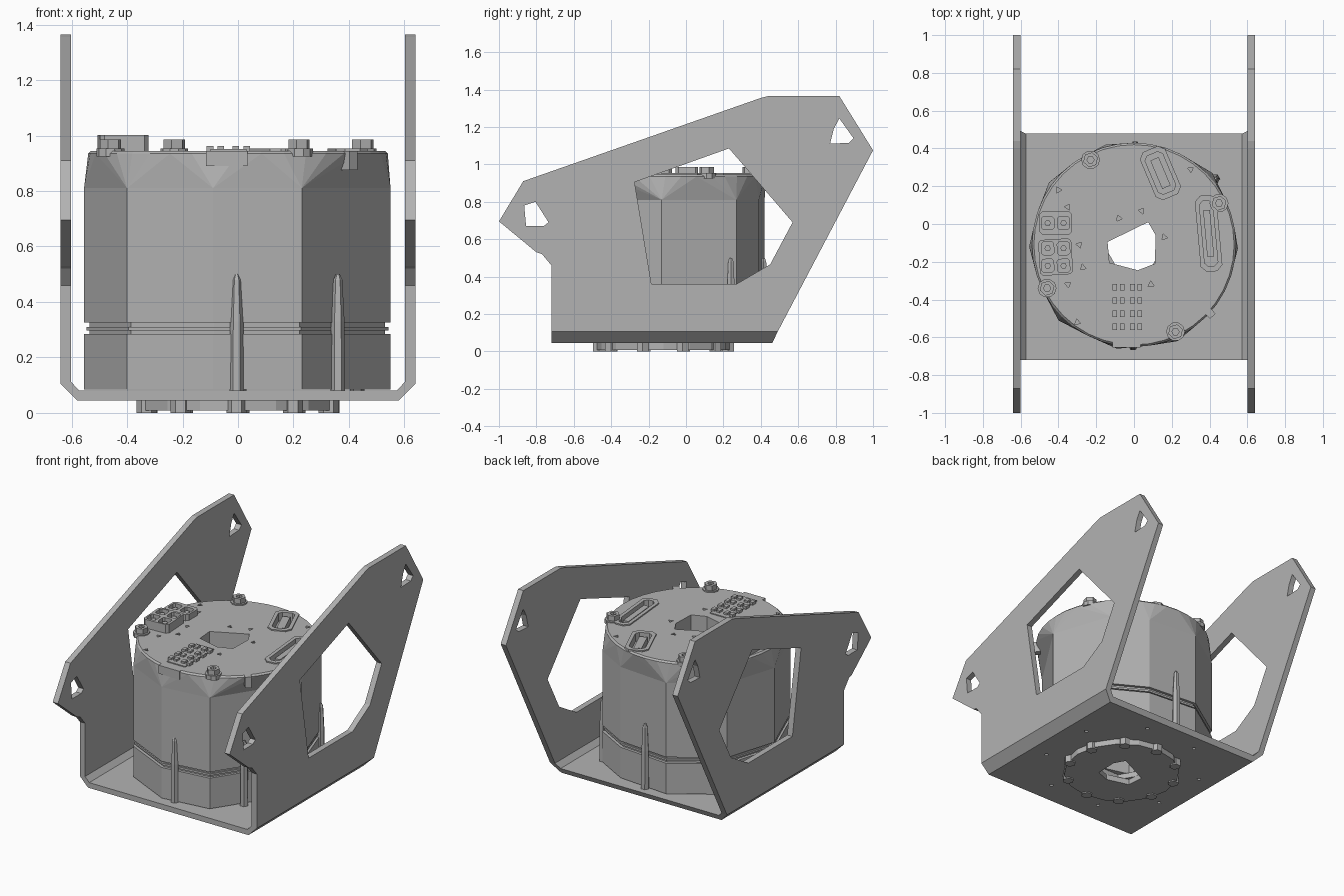
import bpy, bmesh, math
from mathutils import Matrix, Vector

if "Cube" in bpy.data.objects:
    bpy.data.objects.remove(bpy.data.objects["Cube"], do_unlink=True)

grey = bpy.data.materials.new("plain grey")
grey.use_nodes = True
grey.diffuse_color = (0.45, 0.45, 0.45, 1)
grey.node_tree.nodes["Principled BSDF"].inputs["Base Color"].default_value = (0.45, 0.45, 0.45, 1)
CX, CY, TOP = 0.0, -0.11, 0.945


def finish(name, bm):
    bmesh.ops.recalc_face_normals(bm, faces=bm.faces)
    me = bpy.data.meshes.new(name)
    bm.to_mesh(me)
    bm.free()
    me.materials.append(grey)
    ob = bpy.data.objects.new(name, me)
    bpy.context.collection.objects.link(ob)
    return ob


def add_prism(bm, pts, lo, hi, axis="z"):
    """Extrude a closed 2D outline along an axis."""
    place = {"x": lambda a, b, h: (h, a, b),
             "y": lambda a, b, h: (a, h, b),
             "z": lambda a, b, h: (a, b, h)}[axis]
    low = [bm.verts.new(place(a, b, lo)) for a, b in pts]
    high = [bm.verts.new(place(a, b, hi)) for a, b in pts]
    bm.faces.new(low)
    bm.faces.new(high)
    for i in range(len(pts)):
        j = (i + 1) % len(pts)
        bm.faces.new((low[i], low[j], high[j], high[i]))


def prisms(name, outlines, lo, hi, axis="z"):
    bm = bmesh.new()
    for pts in outlines:
        add_prism(bm, pts, lo, hi, axis)
    return finish(name, bm)


def ngon(x, y, r, n, turn=0.0):
    return [(x + r * math.cos(turn + math.tau * i / n),
             y + r * math.sin(turn + math.tau * i / n)) for i in range(n)]


def rect(x, y, w, d, turn=0.0, cut=0.0):
    """Rectangle outline with optional clipped corners."""
    a, b = w / 2, d / 2
    if cut:
        pts = [(-a + cut, -b), (a - cut, -b), (a, -b + cut), (a, b - cut),
               (a - cut, b), (-a + cut, b), (-a, b - cut), (-a, -b + cut)]
    else:
        pts = [(-a, -b), (a, -b), (a, b), (-a, b)]
    rot = Matrix.Rotation(turn, 2)
    return [tuple(rot @ Vector(p) + Vector((x, y))) for p in pts]


def scaled(pts, s):
    return [(CX + (x - CX) * s, CY + (y - CY) * s) for x, y in pts]


def boolean(ob, cutter, op="DIFFERENCE"):
    cutter.hide_render = True
    mod = ob.modifiers.new("cut", "BOOLEAN")
    mod.object, mod.operation, mod.solver = cutter, op, "EXACT"
    me = bpy.data.meshes.new_from_object(
        ob.evaluated_get(bpy.context.evaluated_depsgraph_get()))
    ob.modifiers.clear()
    ob.data = me


def discard(*obs):
    for ob in obs:
        bpy.data.objects.remove(ob, do_unlink=True)


# Bent bracket: channel section trimmed by the side outline
half = [(0.58, 0.045), (0.64, 0.105), (0.64, 1.4), (0.602, 1.4), (0.602, 0.112), (0.572, 0.08)]
channel = half + [(-x, z) for x, z in reversed(half)]
bracket = prisms("bracket", [channel], -1.1, 1.1, "y")
side = [(-0.72, 0), (0.44, 0), (0.49, 0.105), (1, 1.075), (0.82, 1.365), (0.44, 1.365),
        (0.4, 1.355), (-0.87, 0.91), (-1, 0.695), (-0.8, 0.53), (-0.77, 0.52), (-0.72, 0.46)]
trim = prisms("trim", [side], -1, 1, "x")
boolean(bracket, trim, "INTERSECT")
window = [(-0.275, 0.905), (0.23, 1.085), (0.57, 0.69), (0.45, 0.465), (0.27, 0.36), (-0.185, 0.36)]
rear_slot = [(0.82, 1.245), (0.895, 1.14), (0.87, 1.115), (0.77, 1.11), (0.79, 1.19)]
front_slot = [(-0.865, 0.78), (-0.805, 0.8), (-0.735, 0.69), (-0.76, 0.67), (-0.855, 0.67)]
slots = prisms("slots", [window, rear_slot, front_slot], -1, 1, "x")
boolean(bracket, slots)
base_holes = prisms("base_holes", [ngon(CX, CY, 0.16, 6)] +
                    [ngon(x, y, 0.014, 4) for x, y in ngon(CX, CY, 0.5, 8, 0.4)], -0.1, 0.2)
boolean(bracket, base_holes)
discard(trim, slots, base_holes)

# Motor housing bands, with a many-sided lid blended into the faceted body
body = [(0.23, -0.62), (0.55, -0.13), (0.415, 0.27), (0.2, 0.39), (-0.15, 0.42),
        (-0.45, 0.22), (-0.555, -0.12), (-0.4, -0.51), (-0.09, -0.66)]
lower = prisms("lower_housing", [body], 0.085, 0.285)
groove = prisms("housing_groove", [scaled(body, 0.965)], 0.285, 0.325)
ring = prisms("groove_ring", [scaled(body, 0.985)], 0.297, 0.31)
upper = prisms("upper_housing", [body], 0.325, 0.81)
bm = bmesh.new()
for x, y in body:
    bm.verts.new((x, y, 0.81))
for r, z in ((0.54, 0.935), (0.53, TOP)):
    for x, y in ngon(CX, CY, r, 40):
        bm.verts.new((x, y, z))
bmesh.ops.convex_hull(bm, input=bm.verts)
lid = finish("lid", bm)
flange = prisms("bottom_flange", [ngon(CX, CY - 0.01, 0.36, 16)], 0.008, 0.045)

# Through bore
bore = prisms("bore", [[(-0.14, -0.095), (0.075, 0.01), (0.115, -0.06), (0.11, -0.21),
                        (0.02, -0.245), (-0.13, -0.205)]], -0.2, 1.2)
for ob in (lower, groove, ring, upper, lid, flange):
    boolean(ob, bore)
discard(bore)

# Sockets sunk into the lid, with thin rims
sockets = [(0.395, -0.05, 0.09, 0.38, 0.09), (0.14, 0.27, 0.12, 0.25, 0.4)]
for i, (x, y, w, d, turn) in enumerate(sockets):
    rim = prisms("socket_rim", [rect(x, y, w + 0.025, d + 0.025, turn, 0.03)], TOP - 0.01, TOP + 0.008)
    pocket = prisms("pocket", [rect(x, y, w - 0.02, d - 0.03, turn, 0.02)], TOP - 0.045, 1.1)
    boolean(lid, pocket)
    boolean(rim, pocket)
    discard(pocket)
    prisms("socket_core", [rect(x, y, w * 0.4, d * 0.65, turn)], TOP - 0.05, TOP - 0.005)

# Tiny triangular marks pressed into the lid
marks = [(-0.4, 0.18), (-0.35, 0.09), (-0.08, 0.03), (0.04, 0.07), (0.16, -0.07), (-0.29, -0.11),
         (-0.27, -0.23), (-0.35, -0.32), (-0.3, -0.52), (0.3, 0.29), (0.09, -0.32)]
pits = prisms("pits", [ngon(x, y, 0.018, 3, i) for i, (x, y) in enumerate(marks)], TOP - 0.02, 1.1)
boolean(lid, pits)
discard(pits)

# Power connector blocks with recessed cells and pins
for name, x, y, d, hi, rows, turn in (("pin_connector", -0.415, -0.175, 0.19, 1.002, 2, 0.06),
                                      ("small_connector", -0.415, 0.005, 0.12, 0.985, 1, 0.0)):
    block = prisms(name, [rect(x, y, 0.175, d, turn, 0.015)], TOP - 0.01, hi)
    cells = [(x + sx * 0.042, y + (r - (rows - 1) / 2) * 0.092) for sx in (-1, 1) for r in range(rows)]
    cutter = prisms("cells", [rect(a, b, 0.065, 0.07, turn, 0.01) for a, b in cells], TOP + 0.005, 1.1)
    boolean(block, cutter)
    discard(cutter)
    prisms(name + "_pins", [ngon(a, b, 0.017, 6) for a, b in cells], TOP, hi - 0.012)

# Pin header: notched pad and two columns of posts
prisms("header_pad", [rect(-0.035, -0.44, 0.13, 0.3)], TOP - 0.01, TOP + 0.006)
prisms("header_posts", [rect(-0.035 + sx * s, -0.335 - r * 0.07, 0.024, 0.034)
                        for sx in (-1, 1) for s in (0.027, 0.066) for r in range(4)], TOP, TOP + 0.018)

# Lid bolts: washer, hex head and socket
for x, y in ((-0.23, 0.34), (0.45, 0.11), (0.22, -0.57), (-0.46, -0.34)):
    prisms("bolt_washer", [ngon(x, y, 0.05, 10)], TOP - 0.02, TOP + 0.008)
    head = prisms("bolt_head", [ngon(x, y, 0.04, 6, 0.3)], TOP, 0.985)
    key = prisms("key", [ngon(x, y, 0.019, 6)], 0.965, 1.1)
    boolean(head, key)
    discard(key)

# Clips hanging over the lid edge
prisms("front_clip", [rect(-0.04, -0.635, 0.15, 0.04)], 0.89, TOP)
prisms("corner_clip", [rect(0.4, -0.47, 0.04, 0.05, 0.75)], 0.875, TOP)

# Tapered tie rods on the housing wall
for x, y in ((-0.005, -0.645), (0.36, -0.45), (0.005, 0.415), (0.43, 0.24)):
    bm = bmesh.new()
    for r, z in ((0.026, 0.08), (0.024, 0.33), (0.017, 0.345), (0.016, 0.48), (0.007, 0.5)):
        for a, b in ngon(x, y, r, 6):
            bm.verts.new((a, b, z))
    bmesh.ops.convex_hull(bm, input=bm.verts)
    finish("tie_rod", bm)

# Flange bolts around the underside
for x, y in ngon(CX, CY - 0.01, 0.345, 10, 0.3):
    prisms("flange_bolt", [ngon(x, y, 0.036, 6)], 0.0, 0.045)
